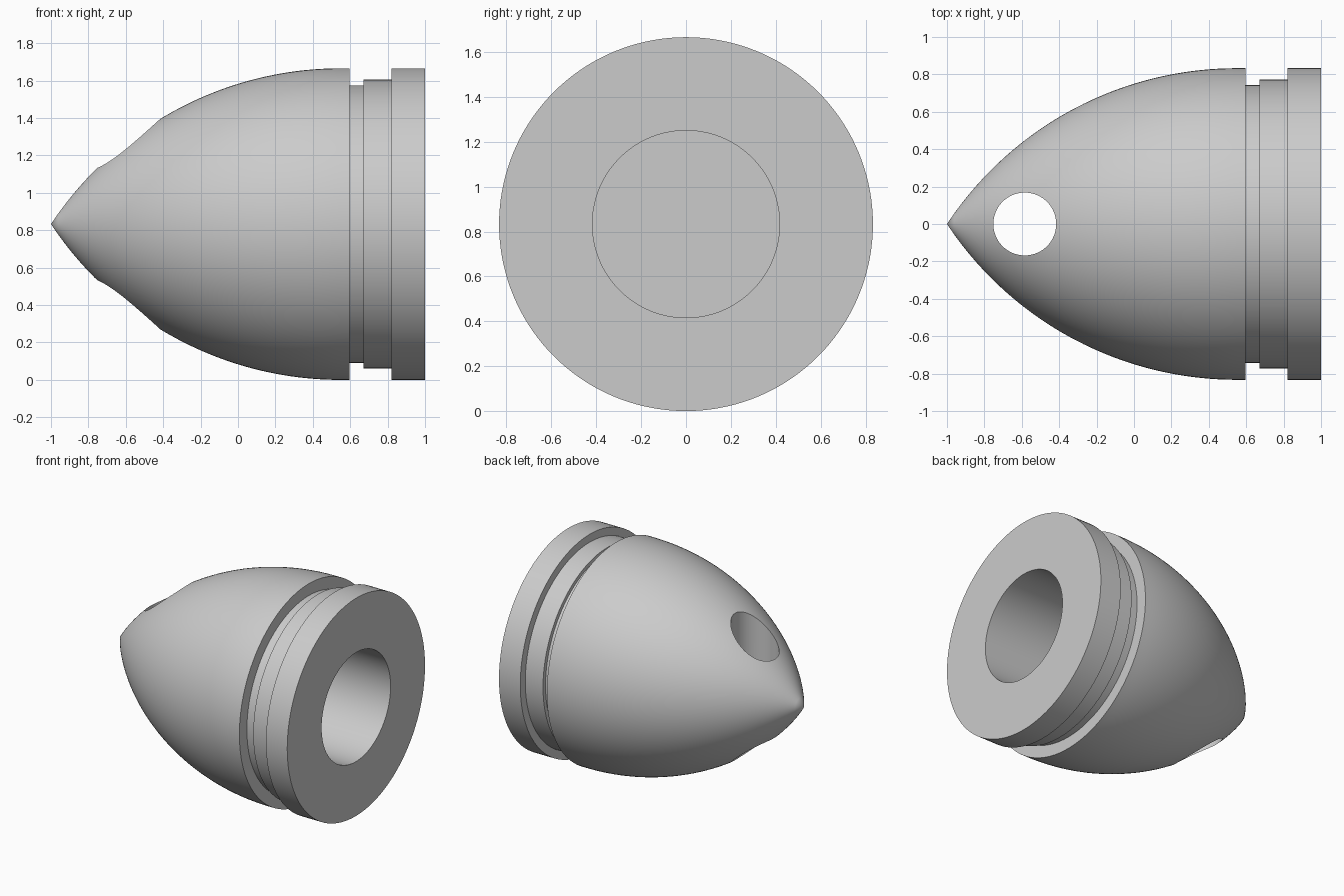
import bpy
import bmesh
import math
from mathutils import Matrix, Vector

old = bpy.data.objects.get("Cube")
if old:
    bpy.data.objects.remove(old, do_unlink=True)

RADIUS = 0.833      # widest radius, also the height of the axis
TIP = -1.0
CURVE = 1.55        # length of the curved nose
STEPS = 40
SIDES = 144

grey = bpy.data.materials.new("plain grey")
grey.use_nodes = True
colour = (0.6, 0.6, 0.6, 1)
grey.diffuse_color = colour
grey.node_tree.nodes["Principled BSDF"].inputs["Base Color"].default_value = colour


def lathe(name, profile):
    """Spin (x, radius) points around the horizontal axis."""
    bm = bmesh.new()
    verts = [bm.verts.new((x, 0, r)) for x, r in profile]
    edges = [bm.edges.new(pair) for pair in zip(verts, verts[1:])]
    bmesh.ops.spin(bm, geom=verts + edges, cent=(0, 0, 0), axis=(1, 0, 0),
                   angle=math.tau, steps=SIDES, use_merge=True)
    bmesh.ops.remove_doubles(bm, verts=bm.verts, dist=1e-5)
    bmesh.ops.recalc_face_normals(bm, faces=bm.faces)
    mesh = bpy.data.meshes.new(name)
    bm.to_mesh(mesh)
    bm.free()
    obj = bpy.data.objects.new(name, mesh)
    bpy.context.collection.objects.link(obj)
    mesh.materials.append(grey)
    return obj


# Pointed nose: an arc that becomes tangent to the straight side
arc = (RADIUS ** 2 + CURVE ** 2) / (2 * RADIUS)
profile = []
for i in range(STEPS + 1):
    d = CURVE * (1 - i / STEPS)
    r = math.sqrt(arc ** 2 - d ** 2) + RADIUS - arc
    profile.append((TIP + CURVE - d, max(r, 0)))

# Stepped groove, rear flange and blind bore
profile += [(0.595, RADIUS), (0.595, 0.742), (0.67, 0.742), (0.67, 0.772),
            (0.82, 0.772), (0.82, RADIUS), (1, RADIUS),
            (1, 0.417), (0.1, 0.417), (0.1, 0)]
body = lathe("pointed_body", profile)
body.location.z = RADIUS

# Vertical cross hole through the nose
bm = bmesh.new()
bmesh.ops.create_cone(bm, cap_ends=True, segments=96, radius1=0.168,
                      radius2=0.168, depth=3,
                      matrix=Matrix.Translation(Vector((-0.584, 0, RADIUS))))
mesh = bpy.data.meshes.new("hole_cutter")
bm.to_mesh(mesh)
bm.free()
mesh.materials.append(grey)
cutter = bpy.data.objects.new("hole_cutter", mesh)
cutter.hide_render = True
bpy.context.collection.objects.link(cutter)

cut = body.modifiers.new("cross hole", "BOOLEAN")
cut.operation = "DIFFERENCE"
cut.solver = "EXACT"
cut.object = cutter
bpy.ops.object.select_all(action="DESELECT")
body.select_set(True)
bpy.context.view_layer.objects.active = body
bpy.ops.object.modifier_apply(modifier=cut.name)
bpy.data.objects.remove(cutter, do_unlink=True)
bpy.ops.object.shade_smooth_by_angle(angle=math.radians(25))
